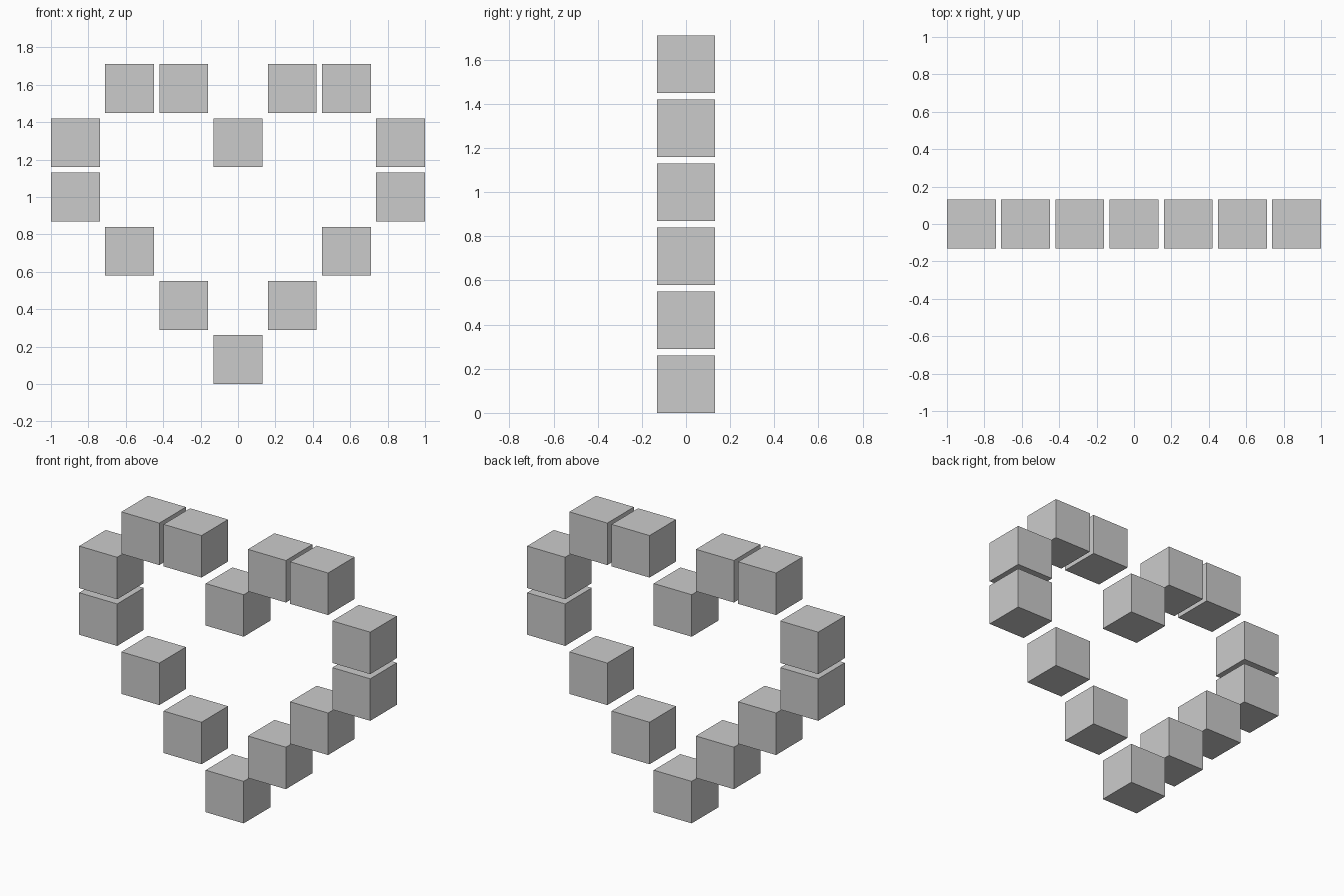
import bpy

if "Cube" in bpy.data.objects:
    bpy.data.objects.remove(bpy.data.objects["Cube"])

PITCH = 2 / 6.9        # grid spacing: seven columns span 2 units
SIZE = 0.9 * PITCH     # cube edge, leaving a small gap between neighbours

# Heart outline on the grid: columns of the right half, listed per row from the bottom
ROWS = [[0], [1], [2], [3], [0, 3], [1, 2]]


def add_cube(col, row):
    bpy.ops.mesh.primitive_cube_add(
        size=SIZE, location=(col * PITCH, 0, SIZE / 2 + row * PITCH))
    bpy.context.object.name = f"heart_cube_row{row}_col{col}"


# Cubes, mirrored across the centre column
for row, cols in enumerate(ROWS):
    for col in cols:
        for c in sorted({col, -col}):
            add_cube(c, row)
